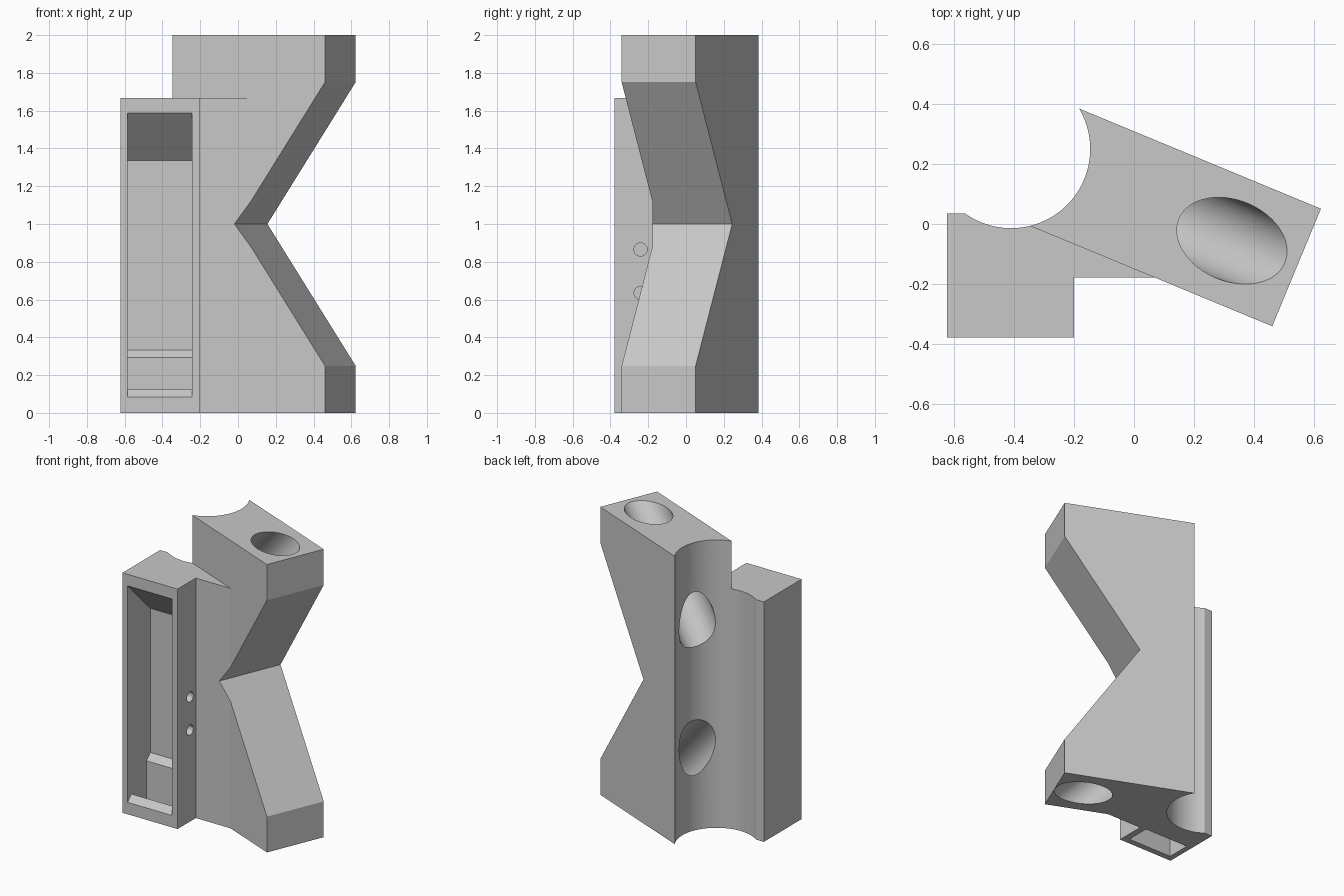
import bpy
import bmesh
from math import radians
from mathutils import Matrix

if "Cube" in bpy.data.objects:
    bpy.data.objects.remove(bpy.data.objects["Cube"], do_unlink=True)

HEIGHT = 2.0
# Turned frame of the wedge: x runs from its outer end towards the pole channel
TURNED = Matrix.Translation((0.542, -0.145, 0)) @ Matrix.Rotation(radians(157.5), 4, 'Z')
# Profile drawn in (x, z), extruded along y
UPRIGHT = TURNED @ Matrix.Rotation(radians(90), 4, 'X')
# Profile drawn in (y, z), extruded along x
SIDEWAYS = Matrix(((0, 0, 1, 0), (1, 0, 0, 0), (0, 1, 0, 0), (0, 0, 0, 1)))

grey = bpy.data.materials.new("plain grey")
grey.use_nodes = True
colour = (0.58, 0.58, 0.58, 1)
grey.diffuse_color = colour
grey.node_tree.nodes["Principled BSDF"].inputs["Base Color"].default_value = colour


def make_object(name, bm):
    # Face every solid outwards so the cuts are reliable
    bm.normal_update()
    bmesh.ops.recalc_face_normals(bm, faces=bm.faces)
    if bm.calc_volume(signed=True) < 0:
        bmesh.ops.reverse_faces(bm, faces=bm.faces)
    mesh = bpy.data.meshes.new(name)
    bm.to_mesh(mesh)
    bm.free()
    mesh.materials.append(grey)
    obj = bpy.data.objects.new(name, mesh)
    bpy.context.collection.objects.link(obj)
    return obj


def prism(name, profile, low, high, matrix=Matrix()):
    bm = bmesh.new()
    bottom = [bm.verts.new((u, v, low)) for u, v in profile]
    top = [bm.verts.new((u, v, high)) for u, v in profile]
    bm.faces.new(bottom[::-1])
    bm.faces.new(top)
    for i in range(len(profile)):
        bm.faces.new((bottom[i - 1], bottom[i], top[i], top[i - 1]))
    bm.transform(matrix)
    return make_object(name, bm)


def cylinder(name, radius, length, matrix, sides=64):
    bm = bmesh.new()
    bmesh.ops.create_cone(bm, cap_ends=True, segments=sides, radius1=radius,
                          radius2=radius, depth=length, matrix=matrix)
    return make_object(name, bm)


def combine(target, tool, operation):
    bpy.context.view_layer.objects.active = target
    mod = target.modifiers.new(tool.name, 'BOOLEAN')
    mod.operation = operation
    mod.solver = 'EXACT'
    mod.object = tool
    bpy.ops.object.modifier_apply(modifier=mod.name)
    bpy.data.objects.remove(tool, do_unlink=True)


# Turned block and the holder beside it, joined into one body
bracket = prism("bracket_body", [(0, 0), (0.95, 0), (0.95, HEIGHT), (0, HEIGHT)],
                -0.212, 0.212, UPRIGHT)
holder = prism("holder", [(-0.623, -0.378), (-0.2, -0.378), (-0.2, -0.178), (0.1, -0.178),
                          (0.08, -0.1), (-0.25, 0.035), (-0.623, 0.035)], 0, 1.667)
combine(bracket, holder, 'UNION')

cutters = []
# V notch in the outer end
cutters.append(prism("v_notch", [(0.506, 1), (-0.1, 1.9), (-0.1, 0.1)], -0.6, 0.6, UPRIGHT))

# Round pole channel down the back
cutters.append(cylinder("pole_channel", 0.264, 3, Matrix.Translation((-0.41, 0.25, 1)), 96))

# Slanted bores from the top and bottom into the channel
for along, height, angle in ((0.503, 1.73, 135), (0.461, 0.27, 45)):
    place = TURNED @ Matrix.Translation((along, 0, height))
    cutters.append(cylinder("slanted_bore", 0.135, 1.3,
                            place @ Matrix.Rotation(radians(angle), 4, 'Y')))

# Front pocket with sloped roof, bottom lip, stepped back and open floor slot
cutters.append(prism("front_pocket", [(-0.45, 0.083), (-0.378, 0.083), (-0.336, 0.125),
                                      (-0.336, -0.1), (-0.17, -0.1), (-0.17, 0.292),
                                      (-0.128, 0.334), (-0.128, 1.335), (-0.378, 1.587),
                                      (-0.45, 1.587)], -0.584, -0.244, SIDEWAYS))

# Two small holes through the holder's inner side wall
for z in (0.865, 0.635):
    place = Matrix.Translation((-0.22, -0.24, z)) @ Matrix.Rotation(radians(90), 4, 'Y')
    cutters.append(cylinder("side_hole", 0.035, 0.16, place, 32))

for cutter in cutters:
    combine(bracket, cutter, 'DIFFERENCE')

# Smooth the round cuts, keep every corner crisp
bpy.ops.object.select_all(action='DESELECT')
bracket.select_set(True)
bpy.context.view_layer.objects.active = bracket
bpy.ops.object.shade_smooth_by_angle(angle=radians(15))
